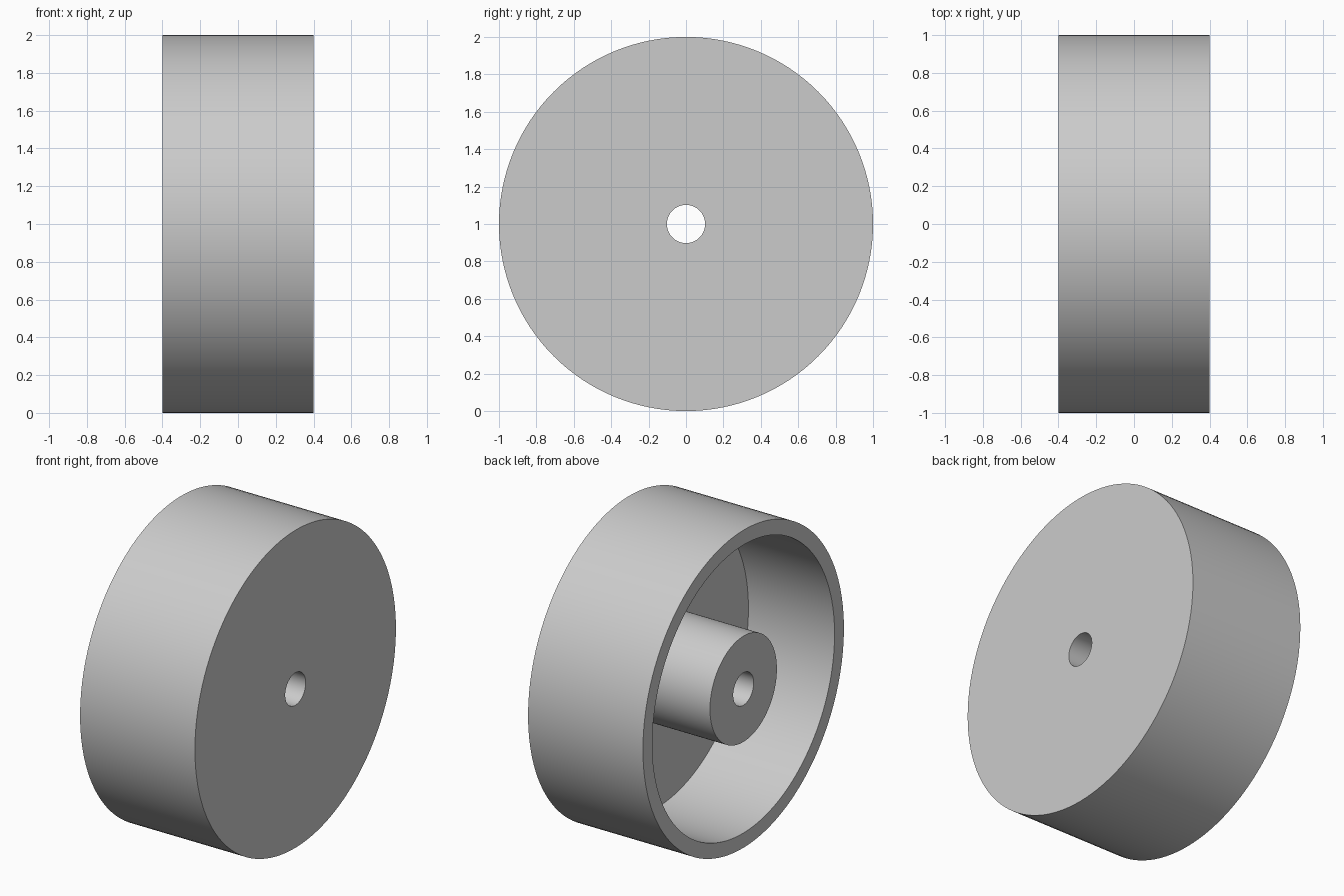
import bpy
import bmesh
import math
from mathutils import Matrix, Vector

cube = bpy.data.objects.get("Cube")
if cube:
    bpy.data.objects.remove(cube, do_unlink=True)

SEGMENTS = 128
HALF_WIDTH = 0.4
WEB_X = 0.2        # inner face of the closed side
OUTER_R, INNER_R = 1.0, 0.907
HUB_R, BORE_R = 0.333, 0.102

# Plain grey
grey = bpy.data.materials.new("plain_grey")
grey.use_nodes = True
colour = (0.6, 0.6, 0.6, 1.0)
grey.diffuse_color = colour
grey.node_tree.nodes["Principled BSDF"].inputs["Base Color"].default_value = colour


def lathe(name, profile):
    """Spin a closed (x, radius) profile around the x axis."""
    bm = bmesh.new()
    verts = [bm.verts.new((x, 0, r)) for x, r in profile]
    edges = [bm.edges.new((v, verts[(i + 1) % len(verts)])) for i, v in enumerate(verts)]
    bmesh.ops.spin(bm, geom=verts + edges, cent=(0, 0, 0), axis=(1, 0, 0),
                   angle=math.tau, steps=SEGMENTS, use_merge=True)
    bmesh.ops.remove_doubles(bm, verts=bm.verts, dist=1e-5)
    bmesh.ops.recalc_face_normals(bm, faces=bm.faces)
    mesh = bpy.data.meshes.new(name)
    bm.to_mesh(mesh)
    bm.free()
    mesh.materials.append(grey)
    obj = bpy.data.objects.new(name, mesh)
    bpy.context.collection.objects.link(obj)
    obj.location.z = OUTER_R
    bpy.ops.object.select_all(action="DESELECT")
    obj.select_set(True)
    bpy.context.view_layer.objects.active = obj
    bpy.ops.object.shade_smooth_by_angle(angle=math.radians(30))
    return obj


# Wheel: rim, closed web on the +x side, and bored hub flush with the open side
lathe("wheel", [
    (HALF_WIDTH, BORE_R),
    (HALF_WIDTH, OUTER_R),
    (-HALF_WIDTH, OUTER_R),
    (-HALF_WIDTH, INNER_R),
    (WEB_X, INNER_R),
    (WEB_X, HUB_R),
    (-HALF_WIDTH, HUB_R),
    (-HALF_WIDTH, BORE_R),
])
